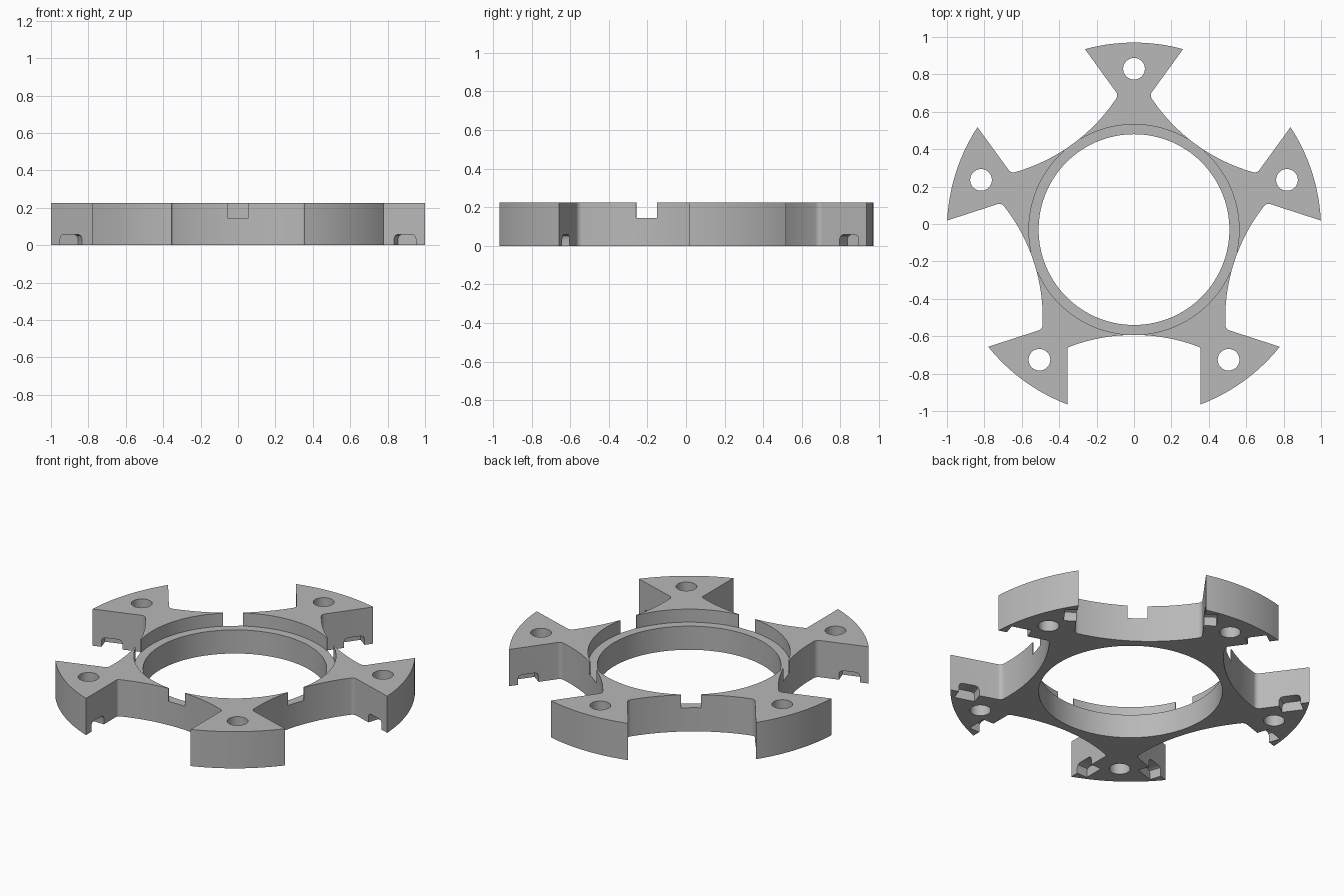
import bpy, bmesh, math
from mathutils import Matrix, Vector

cube = bpy.data.objects.get("Cube")
if cube:
    bpy.data.objects.remove(cube, do_unlink=True)

CY = -0.03            # hub centre on y
HEIGHT = 0.225
LEDGE = 0.145         # height of the seat ledge and rim notches
HALF_GAP = 0.355      # half width of each gap between arms
GAP_FLOOR = 0.563     # distance from hub centre to the gap floor
GAP_R = 0.97          # radius of the curved gap floor
GAPS = [math.radians(-90 + 72 * k) for k in range(5)]
ARMS = [a + math.radians(36) for a in GAPS]

grey = bpy.data.materials.new("Plain grey")
grey.use_nodes = True
grey.diffuse_color = (0.48, 0.48, 0.48, 1)
grey.node_tree.nodes["Principled BSDF"].inputs["Base Color"].default_value = grey.diffuse_color


def prism(bm, points, z0, z1):
    """Close an outline and extrude it upward."""
    face = bm.faces.new([bm.verts.new((x, y, z0)) for x, y in points])
    top = bmesh.ops.extrude_face_region(bm, geom=[face])["geom"]
    bmesh.ops.translate(bm, vec=(0, 0, z1 - z0),
                        verts=[v for v in top if isinstance(v, bmesh.types.BMVert)])


def circle(cx, cy, r, n):
    return [(cx + r * math.cos(2 * math.pi * i / n),
             cy + r * math.sin(2 * math.pi * i / n)) for i in range(n)]


def finish(name, bm):
    bmesh.ops.recalc_face_normals(bm, faces=bm.faces)
    mesh = bpy.data.meshes.new(name)
    bm.to_mesh(mesh)
    bm.free()
    mesh.materials.append(grey)
    obj = bpy.data.objects.new(name, mesh)
    bpy.context.collection.objects.link(obj)
    return obj


def in_gap(angle, lateral, dist):
    """Point given across and along the direction of a gap."""
    c, s = math.cos(angle), math.sin(angle)
    return (dist * c - lateral * s, CY + dist * s + lateral * c)


def cut(body, bm):
    cutter = finish("cutter", bm)
    cutter.hide_render = True
    mod = body.modifiers.new("cut", 'BOOLEAN')
    mod.operation, mod.solver, mod.object = 'DIFFERENCE', 'EXACT', cutter
    bpy.context.view_layer.update()
    result = bpy.data.meshes.new_from_object(
        body.evaluated_get(bpy.context.evaluated_depsgraph_get()))
    body.modifiers.clear()
    body.data = result
    bpy.data.objects.remove(cutter, do_unlink=True)


def half_gap(r):
    """Half of a gap outline, from the middle of its floor to the arm tip."""
    yc = GAP_FLOOR + GAP_R
    fx = HALF_GAP - r
    fy = yc - math.sqrt((GAP_R - r) ** 2 - fx ** 2)
    phi = math.atan2(fy - yc, fx)
    sweep = phi + math.pi / 2
    pts = [(GAP_R * math.sin(sweep * i / 14), yc - GAP_R * math.cos(sweep * i / 14))
           for i in range(15)]
    pts += [(fx + r * math.cos(phi * (1 - i / 8)), fy + r * math.sin(phi * (1 - i / 8)))
            for i in range(1, 9)]
    return pts + [(HALF_GAP, math.sqrt(1 - HALF_GAP ** 2))]


# Five armed body: gap outlines joined by the arcs of the arm tips
outline = []
tip = math.radians(36) - math.asin(HALF_GAP)
for k, gap in enumerate(GAPS):
    half = half_gap(0.015 if k == 0 else 0.03)
    full = [(-x, y) for x, y in reversed(half)] + half[1:]
    outline += [in_gap(gap, x, y) for x, y in full]
    for i in range(1, 16):
        a = ARMS[k] + tip * (i / 8 - 1)
        outline.append((math.cos(a), CY + math.sin(a)))
bm = bmesh.new()
prism(bm, outline, 0, HEIGHT)
body = finish("five_arm_ring", bm)

# Central bore and the wider seat above it
for radius, floor in ((0.51, -0.1), (0.562, LEDGE)):
    bm = bmesh.new()
    prism(bm, circle(0, CY, radius, 120), floor, HEIGHT + 0.1)
    cut(body, bm)

# Bolt holes through the arms
bm = bmesh.new()
for a in ARMS:
    prism(bm, circle(0.86 * math.cos(a), CY + 0.86 * math.sin(a), 0.058, 40), -0.1, HEIGHT + 0.1)
cut(body, bm)

# Rim notches at the middle of each gap
bm = bmesh.new()
for g in GAPS:
    prism(bm, [in_gap(g, x, y) for x, y in
               ((-0.056, 0.47), (0.056, 0.47), (0.056, 0.65), (-0.056, 0.65))],
          LEDGE, HEIGHT + 0.1)
cut(body, bm)

# Small undercuts with eased top corners in the arm sides
bm = bmesh.new()
NEAR, FAR, TOP, EASE, DEPTH = 0.762, 0.884, 0.058, 0.022, 0.07
profile = [(NEAR, -0.05), (NEAR, TOP - EASE), (NEAR + 0.3 * EASE, TOP - 0.3 * EASE),
           (NEAR + EASE, TOP), (FAR - EASE, TOP), (FAR - 0.3 * EASE, TOP - 0.3 * EASE),
           (FAR, TOP - EASE), (FAR, -0.05)]
for g in GAPS:
    for side in (-1, 1):
        rings = []
        for lateral in (HALF_GAP - 0.05, HALF_GAP + DEPTH):
            rings.append([bm.verts.new((*in_gap(g, side * lateral, d), z)) for d, z in profile])
        near, far = rings
        bm.faces.new(near)
        bm.faces.new(far)
        for i in range(len(near)):
            j = (i + 1) % len(near)
            bm.faces.new((near[i], near[j], far[j], far[i]))
cut(body, bm)

# Smooth curved walls, crisp edges
bpy.ops.object.select_all(action='DESELECT')
body.select_set(True)
bpy.context.view_layer.objects.active = body
bpy.ops.object.shade_smooth_by_angle(angle=math.radians(30))
